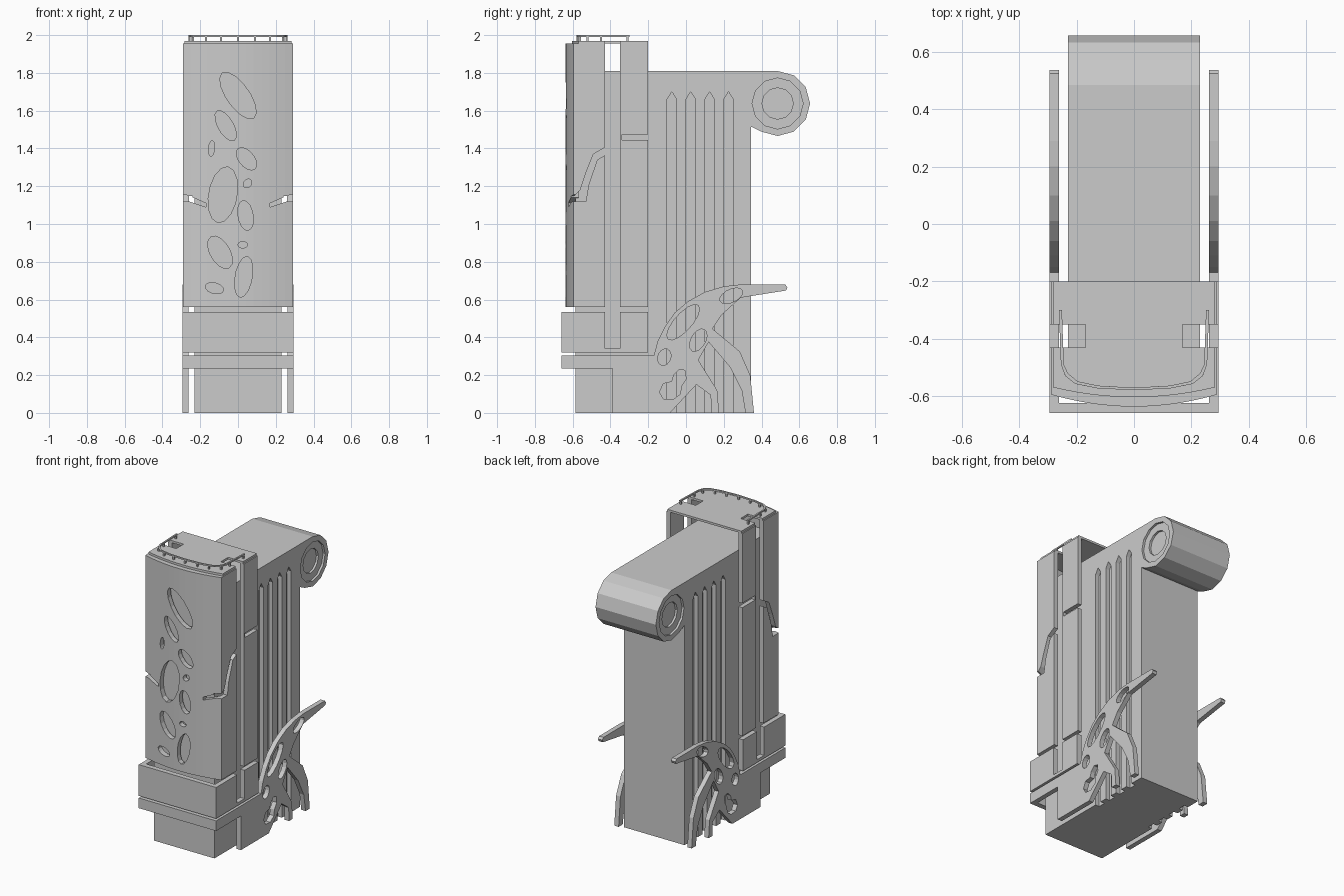
import bpy, bmesh, math

if "Cube" in bpy.data.objects:
    bpy.data.objects.remove(bpy.data.objects["Cube"])


def prism(name, pts, axis, lo, hi):
    """Extrude a closed 2D outline along an axis from lo to hi."""
    place = {'x': lambda a, b, t: (t, a, b),
             'y': lambda a, b, t: (a, t, b),
             'z': lambda a, b, t: (a, b, t)}[axis]
    bm = bmesh.new()
    low = [bm.verts.new(place(a, b, lo)) for a, b in pts]
    high = [bm.verts.new(place(a, b, hi)) for a, b in pts]
    bm.faces.new(low)
    bm.faces.new(high)
    n = len(pts)
    for i in range(n):
        j = (i + 1) % n
        bm.faces.new((low[i], low[j], high[j], high[i]))
    bmesh.ops.recalc_face_normals(bm, faces=bm.faces)
    me = bpy.data.meshes.new(name)
    bm.to_mesh(me)
    bm.free()
    ob = bpy.data.objects.new(name, me)
    bpy.context.collection.objects.link(ob)
    return ob


def side(name, pts, s, x0, x1):
    """Side profile (y, z) on the right (s=1) or left (s=-1)."""
    return prism(name, pts, 'x', min(s * x0, s * x1), max(s * x0, s * x1))


def rect(a0, a1, b0, b1):
    return [(a0, b0), (a1, b0), (a1, b1), (a0, b1)]


def oval(a, b, r1, r2, deg, n=14):
    c, s = math.cos(math.radians(deg)), math.sin(math.radians(deg))
    out = []
    for i in range(n):
        t = 2 * math.pi * i / n
        u, v = r1 * math.cos(t), r2 * math.sin(t)
        out.append((a + u * c - v * s, b + u * s + v * c))
    return out


def cut(ob, cutters):
    for c in cutters:
        c.hide_render = True
        m = ob.modifiers.new('cut', 'BOOLEAN')
        m.operation = 'DIFFERENCE'
        m.solver = 'EXACT'
        m.object = c
        bpy.context.view_layer.objects.active = ob
        bpy.ops.object.modifier_apply(modifier=m.name)
        bpy.data.objects.remove(c)


def bow(w, back, corner, depth, n=14):
    """Open U path in plan: straight sides and a bowed front."""
    front = [(w * (1 - 2 * i / n), corner - depth * (1 - (1 - 2 * i / n) ** 2))
             for i in range(n + 1)]
    return [(w, back)] + front + [(-w, back)]


# main body with the roll on its upper back edge
ry, rz = 0.485, 1.638
roll = [(ry + 0.172 * math.cos(math.radians(d)), rz + 0.172 * math.sin(math.radians(d)))
        for d in range(90, -150, -30)]
body = prism('body', [(-0.585, 0), (-0.585, 1.81)] + roll + [(0.345, 1.515), (0.345, 0)],
             'x', -0.23, 0.23)
cutters = []
for s in (1, -1):
    for y in (-0.10, 0.0, 0.10, 0.20):
        groove = [(y, -0.02), (y, 1.66), (y + 0.025, 1.7), (y + 0.05, 1.66), (y + 0.05, -0.02)]
        cutters.append(side('groove', groove, s, 0.20, 0.26))
    cutters.append(side('hub', oval(ry, rz, 0.135, 0.135, 0, 12), s, 0.215, 0.26))
    cutters.append(side('hub_inner', oval(ry, rz, 0.083, 0.083, 0, 12), s, 0.2, 0.26))
cut(body, cutters)

# curved front housing shell
outer = bow(0.29, -0.2, -0.595, 0.042)
inner = bow(0.26, -0.2, -0.562, 0.04)
housing = prism('housing', outer + inner[::-1], 'z', 0.56, 1.955)
holes = [(0, 1.68, .145, .06, -55), (-.065, 1.52, .09, .04, -60), (-.14, 1.4, .042, .016, 85),
         (.045, 1.345, .07, .04, -50), (-.08, 1.155, .15, .075, 80), (.05, 1.215, .025, .02, 45),
         (.04, 1.045, .08, .04, -80), (-.095, .85, .095, .052, -60), (.025, .89, .025, .017, 0),
         (.03, .72, .11, .045, 80), (-.125, .66, .05, .028, -15)]
cutters = [prism('hole', oval(*h), 'y', -0.7, -0.57) for h in holes]
crack_side = [(-.42, 1.41), (-.49, 1.37), (-.53, 1.27), (-.56, 1.18), (-.59, 1.15), (-.66, 1.145),
              (-.66, 1.11), (-.6, 1.12), (-.53, 1.12), (-.515, 1.21), (-.47, 1.34), (-.42, 1.37)]
crack_front = [(.31, 1.16), (.26, 1.15), (.17, 1.11), (.17, 1.09), (.26, 1.12), (.31, 1.122)]
for s in (1, -1):
    cutters += [side('slot', rect(-.43, -.35, 0.5, 2.1), s, 0.24, 0.4),
                side('seam', rect(-.34, -.1, 1.445, 1.475), s, 0.24, 0.4),
                side('crack_side', crack_side, s, 0.24, 0.4),
                prism('crack_front', [(s * a, b) for a, b in crack_front], 'y', -0.7, -0.55)]
cut(housing, cutters)

# top cap with two notches
cap = prism('top_cap', bow(0.283, -0.2, -0.57, 0.034), 'z', 1.955, 1.97)
cut(cap, [side('notch', rect(-.43, -.35, 1.9, 2.1), s, 0.17, 0.4) for s in (1, -1)])

# railing and its posts
half = [(.262, -.3), (.255, -.49), (.24, -.53), (.205, -.558), (.13, -.573)]
path = half + [(0, -.58)] + [(-a, b) for a, b in half[::-1]]
rail_in = [(a * 0.96, b + (0.009 if b < -.5 else 0)) for a, b in path]
prism('railing', path + rail_in[::-1], 'z', 1.99, 2.0)
posts = [(0, -.575), (.09, -.571), (.17, -.56), (.238, -.522), (.252, -.45), (.257, -.31)]
for x, y in posts:
    for s in ((1, -1) if x else (1,)):
        prism('railing_post', rect(s * x - .005, s * x + .005, y - .005, y + .005), 'z', 1.965, 1.992)

# two square collars around the foot
for name, z0, z1, back in (('upper_collar', .32, .535, -.2), ('lower_collar', .235, .305, -.38)):
    u = [(.295, back), (.295, -.66), (-.295, -.66), (-.295, back),
         (-.262, back), (-.262, -.625), (.262, -.625), (.262, back)]
    collar = prism(name, u, 'z', z0, z1)
    if name == 'upper_collar':
        cut(collar, [side('slot', rect(-.43, -.35, .34, .6), s, .24, .4) for s in (1, -1)])

# branching side fins with legs
fin = [(-.39, 0), (-.39, .305), (-.17, .305), (-.15, .38), (-.11, .46), (-.06, .53), (.01, .59),
       (.1, .64), (.2, .67), (.29, .68), (.525, .68), (.537, .665), (.53, .648), (.29, .61),
       (.19, .52), (.14, .445), (.285, .325), (.34, .2), (.36, 0), (.315, 0), (.295, .12),
       (.235, .24), (.12, .375), (.065, .28), (.165, .12), (.175, 0), (.135, 0), (.13, .095),
       (.055, .15), (-.085, 0)]
bean = [(-.14, .11), (-.12, .075), (-.07, .07), (-.03, .1), (-.025, .14), (0, .18), (-.005, .225),
        (-.035, .23), (-.065, .2), (-.075, .165), (-.12, .155)]
for s, label in ((1, 'right'), (-1, 'left')):
    plate = side(label + '_fin', fin, s, 0.262, 0.295)
    openings = [oval(-.015, .48, .12, .045, 48), oval(.065, .385, .065, .038, 60),
                oval(-.115, .295, .045, .034, 70), oval(.24, .62, .065, .034, 25), bean]
    cut(plate, [side('fin_hole', o, s, 0.2, 0.35) for o in openings])
